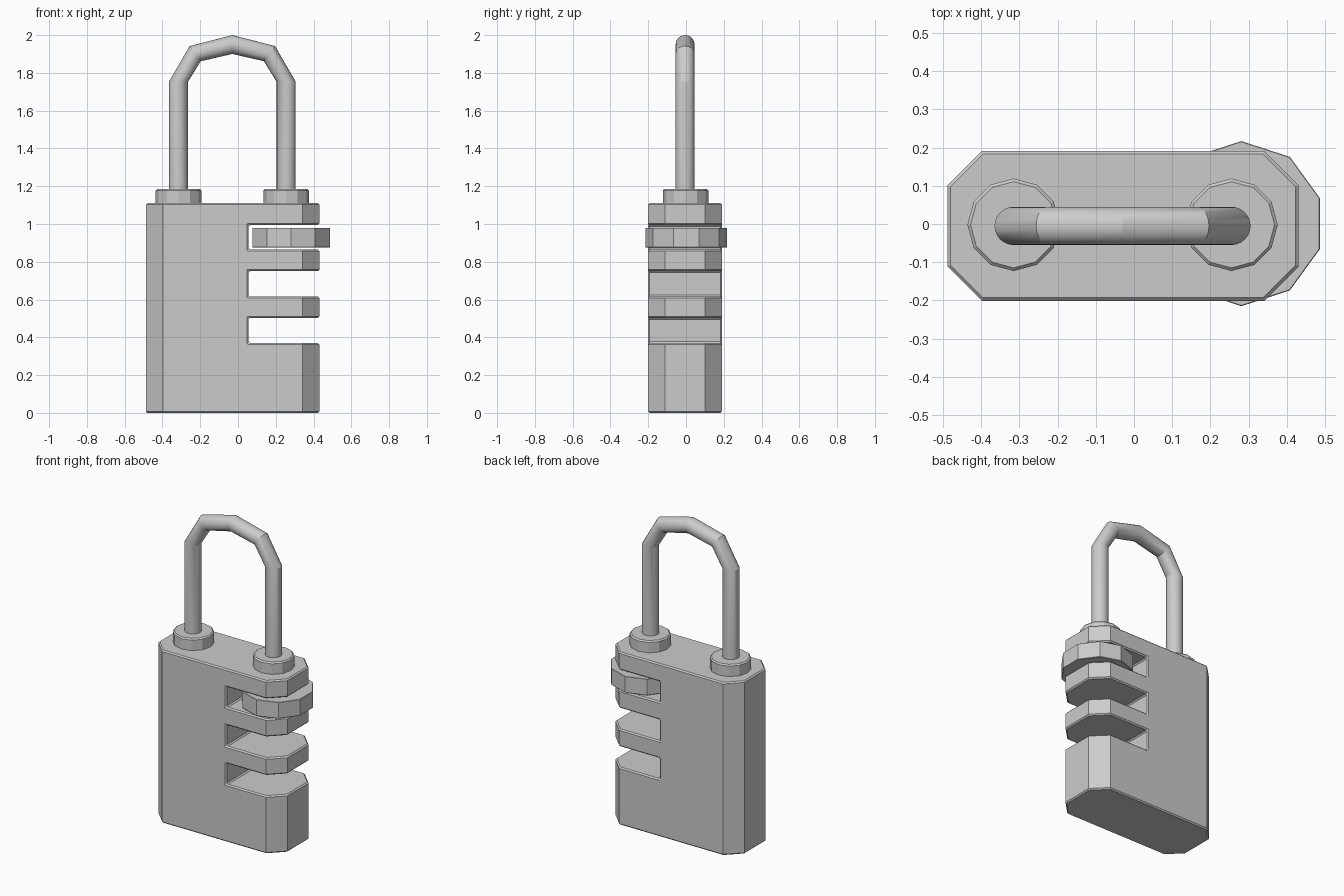
import bpy, bmesh, math

if "Cube" in bpy.data.objects:
    bpy.data.objects.remove(bpy.data.objects["Cube"])

CY = -0.005            # depth centre of body and shackle
LEG_X = (-0.315, 0.255)


def prism(name, outline, z0, z1, bevel=0.0):
    """Extrude a plan outline from z0 to z1, with an optional small edge bevel."""
    bm = bmesh.new()
    face = bm.faces.new([bm.verts.new((x, y, z0)) for x, y in outline])
    top = bmesh.ops.extrude_face_region(bm, geom=[face])["geom"]
    for v in top:
        if isinstance(v, bmesh.types.BMVert):
            v.co.z = z1
    bmesh.ops.recalc_face_normals(bm, faces=bm.faces[:])
    obj = to_object(name, bm)
    if bevel:
        add_bevel(obj, bevel)
    return obj


def to_object(name, bm):
    mesh = bpy.data.meshes.new(name)
    bm.to_mesh(mesh)
    bm.free()
    obj = bpy.data.objects.new(name, mesh)
    bpy.context.collection.objects.link(obj)
    return obj


def add_bevel(obj, width):
    mod = obj.modifiers.new("edge_bevel", "BEVEL")
    mod.width = width
    mod.segments = 1
    mod.limit_method = "ANGLE"
    mod.angle_limit = math.radians(60)


def ngon(cx, cy, r, n, start=0.0):
    return [(cx + r * math.cos(start + math.tau * i / n),
             cy + r * math.sin(start + math.tau * i / n)) for i in range(n)]


# Body: chamfered rectangular block
x0, x1, y0, y1, c = -0.488, 0.431, -0.201, 0.191, 0.09
body = prism("body", [(x0 + c, y0), (x1 - c, y0), (x1, y0 + c), (x1, y1 - c),
                      (x1 - c, y1), (x0 + c, y1), (x0, y1 - c), (x0, y0 + c)],
             0.0, 1.11)

# Three dial slots cut through the right side
for i, (z0, z1) in enumerate([(0.37, 0.503), (0.615, 0.75), (0.865, 0.995)]):
    cutter = prism("slot_cutter", [(0.056, -0.4), (0.7, -0.4), (0.7, 0.4), (0.056, 0.4)], z0, z1)
    cutter.hide_render = True
    cut = body.modifiers.new("slot", "BOOLEAN")
    cut.operation = "DIFFERENCE"
    cut.solver = "EXACT"
    cut.object = cutter
    bpy.context.view_layer.objects.active = body
    bpy.ops.object.modifier_apply(modifier=cut.name)
    bpy.data.objects.remove(cutter)
add_bevel(body, 0.008)

# Ten-sided number dial in the top slot
prism("dial", ngon(0.281, 0.001, 0.216, 10, math.pi / 2), 0.875, 0.98, 0.002)

# Twelve-sided collars at the shackle feet
for side, x in zip(("left", "right"), LEG_X):
    prism(side + "_collar", ngon(x, CY + 0.003, 0.121, 12), 1.10, 1.185, 0.008)

# Shackle: round section lofted through (outer, inner) points of a faceted arch
half = [((0.335, 1.10), (0.235, 1.10)),
        ((0.335, 1.755), (0.235, 1.752)),
        ((0.226, 1.942), (0.167, 1.862))]
stations = [((-o[0], o[1]), (-i[0], i[1])) for o, i in half]
stations += [((0.0, 2.0), (0.0, 1.90))] + half[::-1]
mid_x, sides = sum(LEG_X) / 2, 24
bm = bmesh.new()
rings = []
for (ox, oz), (ix, iz) in stations:
    ring = []
    for k in range(sides):
        a = math.tau * k / sides
        t = math.cos(a) / 2
        ring.append(bm.verts.new((mid_x + (ox + ix) / 2 + (ox - ix) * t,
                                  CY + 0.05 * math.sin(a),
                                  (oz + iz) / 2 + (oz - iz) * t)))
    rings.append(ring)
for a, b in zip(rings, rings[1:]):
    for k in range(sides):
        n = (k + 1) % sides
        bm.faces.new((a[k], a[n], b[n], b[k]))
bm.faces.new(rings[0])
bm.faces.new(rings[-1])
bmesh.ops.recalc_face_normals(bm, faces=bm.faces[:])
shackle = to_object("shackle", bm)

# Smooth around the rod, creased at the arch joints
bpy.ops.object.select_all(action="DESELECT")
shackle.select_set(True)
bpy.context.view_layer.objects.active = shackle
bpy.ops.object.shade_smooth_by_angle(angle=math.radians(25))
